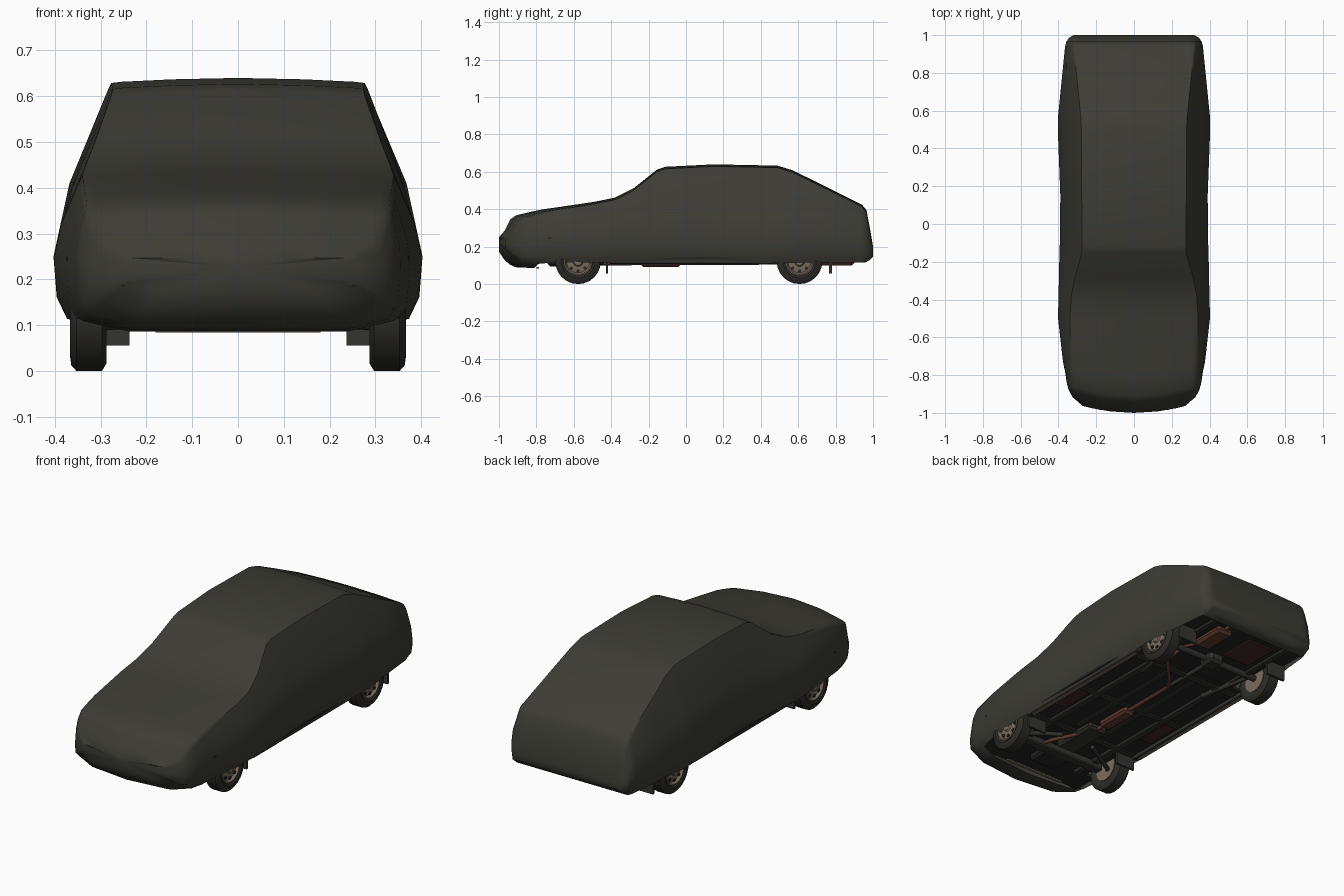
import bpy, bmesh, math
from mathutils import Vector, Matrix

if "Cube" in bpy.data.objects:
    bpy.data.objects.remove(bpy.data.objects["Cube"])


def material(name, rgb):
    m = bpy.data.materials.new(name)
    m.diffuse_color = (*rgb, 1)
    m.use_nodes = True
    m.node_tree.nodes["Principled BSDF"].inputs["Base Color"].default_value = m.diffuse_color
    return m


COVER = material("cover cloth", (0.047, 0.046, 0.036))
TYRE = material("tyre rubber", (0.026, 0.025, 0.021))
RIM = material("tan metal", (0.20, 0.155, 0.115))
UNDER = material("underbody", (0.017, 0.018, 0.016))
FRAME = material("chassis parts", (0.033, 0.034, 0.030))
RUST = material("rusty exhaust", (0.125, 0.042, 0.030))
PRIMER = material("dark red panel", (0.05, 0.02, 0.018))


def finish(name, bm, mat, angle=35):
    bmesh.ops.recalc_face_normals(bm, faces=bm.faces)
    me = bpy.data.meshes.new(name)
    bm.to_mesh(me)
    bm.free()
    me.materials.append(mat)
    me.shade_smooth()
    me.set_sharp_from_angle(angle=math.radians(angle))
    ob = bpy.data.objects.new(name, me)
    bpy.context.collection.objects.link(ob)
    return ob


def box(name, lo, hi, mat, bevel=0.0):
    bm = bmesh.new()
    lo, hi = Vector(lo), Vector(hi)
    s = hi - lo
    bmesh.ops.create_cube(bm, size=1, matrix=Matrix.Translation((lo + hi) / 2) @ Matrix.Diagonal((*s, 1)))
    if bevel:
        bmesh.ops.bevel(bm, geom=bm.edges[:], offset=bevel, segments=1, affect='EDGES')
    return finish(name, bm, mat)


def pair(name, lo, hi, mat, bevel=0.0):
    box(name + "_right", lo, hi, mat, bevel)
    box(name + "_left", (-hi[0], lo[1], lo[2]), (-lo[0], hi[1], hi[2]), mat, bevel)


def tube(name, pts, r, mat):
    cu = bpy.data.curves.new(name, 'CURVE')
    cu.dimensions = '3D'
    cu.bevel_depth = r
    cu.bevel_resolution = 2
    cu.use_fill_caps = True
    sp = cu.splines.new('POLY')
    sp.points.add(len(pts) - 1)
    for p, c in zip(sp.points, pts):
        p.co = (*c, 1)
    cu.materials.append(mat)
    ob = bpy.data.objects.new(name, cu)
    bpy.context.collection.objects.link(ob)


def lathe(name, profile, centre, side, mat, n=24):
    """Spin (x, radius) profile around the wheel axle."""
    bm = bmesh.new()
    rings = []
    for x, r in profile:
        rings.append([bm.verts.new((centre[0] + side * x,
                                    centre[1] + r * math.cos(2 * math.pi * i / n),
                                    centre[2] + r * math.sin(2 * math.pi * i / n))) for i in range(n)])
    for a, b in zip(rings, rings[1:]):
        for i in range(n):
            bm.faces.new((a[i], a[(i + 1) % n], b[(i + 1) % n], b[i]))
    for end in (rings[0], rings[-1]):
        bm.faces.new(end)
    return finish(name, bm, mat)


# Cover: lofted stations (y, bottom z, half width, roof edge half width, top z)
STATIONS = [
    (-1.0, .195, .27, .25, .25), (-.97, .15, .325, .31, .285),
    (-.94, .125, .345, .33, .345), (-.91, .112, .355, .338, .367),
    (-.83, .108, .365, .34, .386), (-.76, .113, .376, .342, .40),
    (-.5, .115, .402, .348, .438), (-.38, .115, .40, .34, .462),
    (-.28, .115, .397, .32, .512), (-.155, .115, .395, .285, .612),
    (-.11, .115, .393, .282, .627), (.15, .115, .39, .285, .64),
    (.49, .113, .403, .286, .633), (.57, .113, .402, .29, .608),
    (.75, .115, .384, .308, .52), (.94, .115, .365, .328, .425),
    (.965, .118, .358, .325, .395), (.985, .13, .345, .32, .29), (1.0, .16, .32, .31, .20)]


def half_section(y, zb, w, we, zc):
    r = min(.028, (zc - zb) * .2)
    ze = zc - r
    zw = min(.25, zb + .45 * (ze - zb))
    zs, ws = zw + .45 * (ze - zw), w + .45 * (we - w) + .05 * (ze - zw)
    lip = .022 if y < -.7 else 0
    pts = [(0, zb - lip), (w * .65, zb - lip), (w - .03, zb), (w - .007, (zb + zw) / 2 - .02), (w, zw),
           (ws, zs), (we, ze), (we - .008, ze + .6 * r), (we - .03, zc - r * .3), (we * .5, zc - .003), (0, zc)]
    k = min(1, max(0, (-.65 - y) / .25)) * .045
    return [(x, y + k * (x / .3) ** 2, z) for x, z in pts]


bm = bmesh.new()
rings = []
for s in STATIONS:
    h = half_section(*s)
    full = h + [(-x, y, z) for x, y, z in h[-2:0:-1]]
    rings.append([bm.verts.new(p) for p in full])
n = len(rings[0])
for j in range(len(rings) - 1):
    a, b = rings[j], rings[j + 1]
    closed = STATIONS[j + 1][0] < -.8 or STATIONS[j][0] > .93
    for i in range(n):
        if not closed and i in (0, 1, n - 2, n - 1):   # open underneath
            continue
        bm.faces.new((a[i], a[(i + 1) % n], b[(i + 1) % n], b[i]))
for ring, c in ((rings[0], (0, -1.0, .225)), (rings[-1], (0, 1.0, .18))):
    m = bm.verts.new(c)
    for i in range(n):
        bm.faces.new((ring[i], ring[(i + 1) % n], m))
bmesh.ops.delete(bm, geom=[v for v in bm.verts if not v.link_faces], context='VERTS')
finish("car_cover", bm, COVER, 55)

# Wheels: tyre, dished rim, hub and dark rim slots
for label, wy in (("front", -.577), ("rear", .607)):
    for sname, s in (("right", 1), ("left", -1)):
        c = (s * .327, wy, .122)
        tag = label + "_" + sname
        lathe("tyre_" + tag, [(-.03, .07), (-.04, .085), (-.04, .105), (-.03, .122), (.026, .122),
                              (.037, .11), (.04, .09), (.034, .078), (.02, .075)], c, s, TYRE)
        lathe("rim_" + tag, [(-.034, .03), (-.034, .072), (.02, .076), (.035, .077), (.037, .07), (.024, .062),
                             (.03, .04), (.03, .028), (.038, .022)], c, s, RIM)
        bm = bmesh.new()
        for i in range(8):
            a = i * math.pi / 4
            pos = Vector((c[0] + s * .029, wy + .052 * math.cos(a), .122 + .052 * math.sin(a)))
            bmesh.ops.create_cone(bm, cap_ends=True, segments=8, radius1=.009, radius2=.009, depth=.006,
                                  matrix=Matrix.Translation(pos) @ Matrix.Rotation(math.pi / 2, 4, 'Y'))
        finish("rim_holes_" + tag, bm, UNDER)

# Floor pan with wider sections clear of the wheels
box("floor_pan", (-.28, -.86, .135), (.28, .96, .15), UNDER)
box("centre_floor", (-.375, -.42, .13), (.375, .45, .145), UNDER)
box("tail_floor", (-.34, .75, .135), (.34, .96, .15), UNDER)
box("nose_floor", (-.34, -.86, .135), (.34, -.72, .15), UNDER)
for label, wy in (("front", -.577), ("rear", .607)):
    pair(label + "_wheel_well", (.27, wy - .16, .24), (.375, wy + .16, .25), UNDER)
    pair(label + "_well_wall", (.27, wy - .16, .14), (.28, wy + .16, .25), UNDER)

# Floor ribs, frame rails and sills
pair("frame_rail", (.2, -.72, .115), (.235, .42, .136), FRAME, .004)
pair("rear_rail", (.22, .42, .118), (.25, .93, .136), FRAME, .004)
pair("sill", (.335, -.41, .108), (.368, .46, .14), FRAME, .004)
pair("sill_trim", (.345, -.38, .104), (.362, .44, .109), RIM)
pair("floor_rib", (.07, -.35, .122), (.1, .38, .132), FRAME, .004)
pair("red_floor_panel", (.25, -.25, .126), (.32, -.02, .131), PRIMER)
box("boot_floor_panel", (-.19, .68, .127), (-.03, .88, .136), PRIMER)
for i, y in enumerate((-.4, -.03, .4)):
    box("cross_rib_%d" % i, (-.33, y - .018, .12), (.33, y + .018, .135), FRAME, .004)

# Front suspension and engine underside
box("front_crossmember", (-.27, -.62, .092), (.27, -.57, .135), FRAME, .006)
box("oil_sump", (-.09, -.74, .095), (.08, -.6, .14), UNDER, .012)
box("gearbox", (-.06, -.55, .1), (.06, -.28, .14), FRAME, .012)
box("lower_front_trim", (-.18, -.8, .084), (.18, -.785, .092), RIM)
for s, side in ((1, "right"), (-1, "left")):
    tube("front_arm_" + side, [(s * .1, -.45, .115), (s * .3, -.56, .1)], .012, FRAME)
    tube("trailing_arm_" + side, [(s * .2, .3, .12), (s * .25, .6, .115)], .012, FRAME)

# Rear axle, drive shaft
tube("rear_axle", [(-.3, .607, .122), (.3, .607, .122)], .017, FRAME)
tube("drive_shaft", [(-.01, -.28, .128), (-.01, .6, .122)], .011, FRAME)
box("differential", (-.05, .56, .09), (.04, .66, .15), FRAME, .015)

# Exhaust
tube("exhaust_pipe", [(.05, -.66, .125), (.125, -.64, .12), (.11, -.52, .11), (0, -.3, .112), (0, .27, .112),
                      (.05, .34, .112), (.18, .48, .115), (.18, .62, .135), (.14, .72, .125), (.14, .96, .125)],
     .010, RUST)
box("middle_muffler", (-.035, -.24, .09), (.035, -.03, .13), RUST, .012)
box("rear_muffler", (.09, .7, .1), (.19, .9, .14), RUST, .014)

# Mud flaps
pair("front_mud_flap", (.237, -.428, .056), (.35, -.416, .135), FRAME)
pair("rear_mud_flap", (.237, .765, .056), (.35, .78, .14), FRAME)
